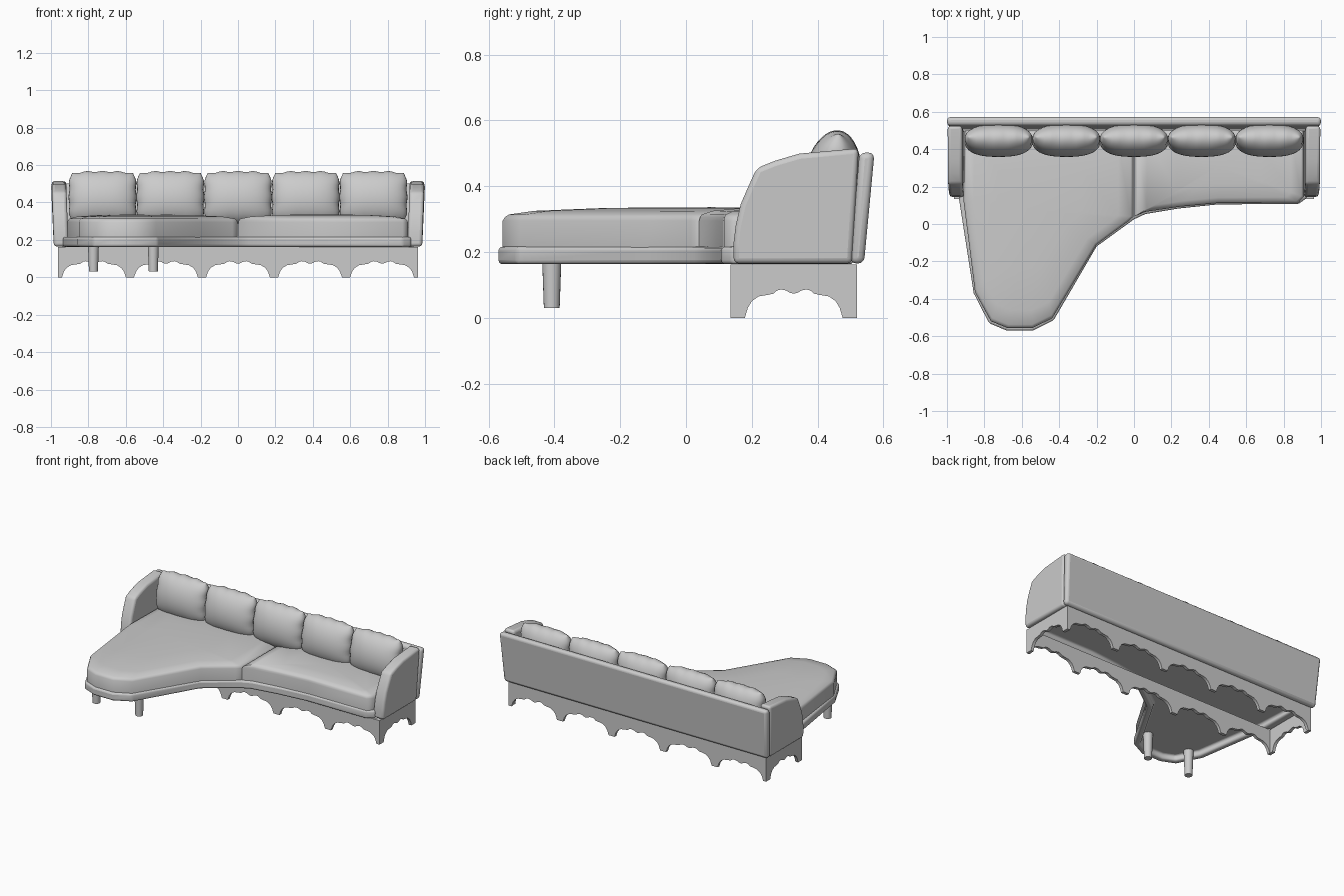
import bpy, bmesh, math
from mathutils import Matrix, Vector

if "Cube" in bpy.data.objects:
    bpy.data.objects.remove(bpy.data.objects["Cube"], do_unlink=True)

grey = bpy.data.materials.new("soft grey")
grey.use_nodes = True
COLOUR = (0.6, 0.6, 0.6, 1)
grey.diffuse_color = COLOUR
grey.node_tree.nodes["Principled BSDF"].inputs["Base Color"].default_value = COLOUR


def finish(bm, name, angle=40, bevel=0):
    bmesh.ops.recalc_face_normals(bm, faces=bm.faces)
    mesh = bpy.data.meshes.new(name)
    bm.to_mesh(mesh)
    bm.free()
    obj = bpy.data.objects.new(name, mesh)
    bpy.context.collection.objects.link(obj)
    mesh.materials.append(grey)
    if bevel:
        mod = obj.modifiers.new("rounded edges", "BEVEL")
        mod.width, mod.segments, mod.limit_method = bevel, 3, "ANGLE"
    bpy.ops.object.select_all(action="DESELECT")
    obj.select_set(True)
    bpy.context.view_layer.objects.active = obj
    bpy.ops.object.shade_smooth_by_angle(angle=math.radians(angle))


def prism(points, offset):
    """Extrude a closed 3D outline along offset."""
    bm = bmesh.new()
    face = bm.faces.new([bm.verts.new(p) for p in points])
    out = bmesh.ops.extrude_face_region(bm, geom=[face])
    bmesh.ops.translate(bm, vec=offset, verts=[v for v in out["geom"] if isinstance(v, bmesh.types.BMVert)])
    bmesh.ops.recalc_face_normals(bm, faces=bm.faces)
    return bm


# Plinth of scalloped panels
ARCH = [(0, 0), (0.03, 0.03), (0.07, 0.05), (0.14, 0.065), (0.24, 0.07), (0.29, 0.073),
        (0.33, 0.083), (0.37, 0.086), (0.42, 0.083), (0.46, 0.076), (0.5, 0.073)]
ARCH += [(1 - u, z) for u, z in reversed(ARCH[:-1])]
X, FRONT, BACK, TOP = 0.963, 0.135, 0.52, 0.162


def scallops(start, end, count, foot):
    """Side elevation of a panel: arches along the bottom, straight top."""
    pitch = (end - start) / count
    pts = [(start, TOP), (start, 0)]
    for i in range(count):
        a = start + i * pitch + foot
        pts += [(a + u * (pitch - 2 * foot), z) for u, z in ARCH]
    return pts + [(end, 0), (end, TOP)]


long_side = scallops(-X, X, 5, 0.022)
short_side = scallops(FRONT, BACK, 1, 0.044)
finish(prism([(u, FRONT, z) for u, z in long_side], (0, 0.02, 0)), "plinth_front", 30)
finish(prism([(u, BACK, z) for u, z in long_side], (0, -0.02, 0)), "plinth_back", 30)
for side, name in ((1, "left"), (-1, "right")):
    finish(prism([(side * X, y, z) for y, z in short_side], (-side * 0.02, 0, 0)),
           "plinth_" + name, 30)

# Seat platform: rounded rim with a recessed underside
platform = [(-0.95, 0.51), (-0.935, 0.13), (-0.857, -0.37), (-0.775, -0.53), (-0.68, -0.57),
            (-0.54, -0.57), (-0.43, -0.515), (-0.2, -0.12), (0, 0.025), (0.06, 0.053),
            (0.24, 0.083), (0.45, 0.105), (0.88, 0.107), (0.925, 0.14), (0.95, 0.51)]
bm = prism([(x, y, 0.163) for x, y in platform], (0, 0, 0.053))
under = min(bm.faces, key=lambda f: f.calc_center_median().z)
bmesh.ops.inset_region(bm, faces=[under], thickness=0.04, use_even_offset=True)
recess = bmesh.ops.extrude_face_region(bm, geom=[under])
bmesh.ops.translate(bm, vec=(0, 0, 0.036),
                    verts=[v for v in recess["geom"] if isinstance(v, bmesh.types.BMVert)])
bmesh.ops.delete(bm, geom=[under], context="FACES_ONLY")
finish(bm, "seat_platform", 50, 0.017)


# Seat cushions: outline rings stepping in towards a soft crown
def seat_cushion(outline, centre, name):
    bm = bmesh.new()
    rings = []
    for scale, z in ((1, 0.213), (1, 0.295), (0.99, 0.306), (0.97, 0.314), (0.85, 0.325), (0.5, 0.334)):
        flat = [Vector(centre).lerp(Vector(p), scale) for p in outline]
        rings.append([bm.verts.new((p.x, p.y, z)) for p in flat])
    for low, high in zip(rings, rings[1:]):
        for i in range(len(low)):
            bm.faces.new((low[i - 1], low[i], high[i], high[i - 1]))
    bm.faces.new(rings[0])
    crown = bm.verts.new((*centre, 0.336))
    for i in range(len(outline)):
        bm.faces.new((rings[-1][i - 1], rings[-1][i], crown))
    finish(bm, name, 50)


seat_cushion([(-0.905, 0.5), (-0.912, 0.13), (-0.85, -0.365), (-0.765, -0.52), (-0.675, -0.557),
              (-0.545, -0.557), (-0.438, -0.505), (-0.2, -0.11), (-0.03, 0.015), (-0.002, 0.04),
              (-0.002, 0.5)], (-0.55, 0.08), "chaise_cushion")
seat_cushion([(0.002, 0.5), (0.002, 0.04), (0.06, 0.065), (0.24, 0.092), (0.45, 0.112),
              (0.88, 0.115), (0.908, 0.145), (0.908, 0.5)], (0.45, 0.31), "seat_cushion")

# Armrests, leaning slightly outwards
arm = [(0.145, 0.165), (0.145, 0.23), (0.151, 0.28), (0.166, 0.345), (0.19, 0.4), (0.215, 0.455),
       (0.27, 0.477), (0.345, 0.499), (0.525, 0.515), (0.505, 0.165)]
for side, name in ((1, "left"), (-1, "right")):
    bm = prism([(side * 0.908, y, z) for y, z in arm], (side * 0.078, 0, 0))
    for v in bm.verts:
        v.co.x += side * 0.01 * (v.co.z - 0.2) / 0.3
    finish(bm, "armrest_" + name, 50, 0.016)

# Backrest board, raked and a little wider at the top
board = [(0.5, 0.165), (0.527, 0.502), (0.573, 0.502), (0.541, 0.165)]
bm = prism([(-1, y, z) for y, z in board], (2, 0, 0))
for v in bm.verts:
    v.co.x *= 1 - 0.015 * (0.502 - v.co.z) / 0.337
finish(bm, "backrest", 50, 0.018)


# Back pillows: two bulging grids joined at a gently scalloped rim
def pillow(index, centre_x):
    bm = bmesh.new()
    for sign in (-1, 1):
        for p in bmesh.ops.create_grid(bm, x_segments=20, y_segments=20, size=1)["verts"]:
            u, v = (math.sin(c * math.pi / 2) for c in p.co.xy)
            depth = 0.086 * max(1 - abs(u) ** 2.5, 0) ** 0.4 * max(1 - v * v, 0) ** 0.5
            x = 0.18 * u * (1 - 0.08 * v ** 4) + 0.003 * u ** 5 * math.cos(3 * math.pi * v)
            z = 0.139 * v * (1 - 0.09 * u ** 4) + 0.004 * v ** 5 * math.cos(4 * math.pi * u)
            p.co = (x, sign * depth, z)
    bmesh.ops.remove_doubles(bm, verts=bm.verts, dist=0.0005)
    bmesh.ops.transform(bm, verts=bm.verts,
                        matrix=Matrix.Translation((centre_x, 0.446, 0.428)) @ Matrix.Rotation(math.radians(-8), 4, "X"))
    finish(bm, f"back_pillow_{index}", 60)


for i in range(5):
    pillow(i + 1, (i - 2) * 0.362)

# Tapered legs under the chaise
for x, name in ((-0.773, "outer"), (-0.453, "inner")):
    bm = bmesh.new()
    bmesh.ops.create_cone(bm, cap_ends=True, segments=20, radius1=0.024, radius2=0.03, depth=0.17,
                          matrix=Matrix.Translation((x, -0.408, 0.115)))
    finish(bm, "chaise_leg_" + name, 40)
